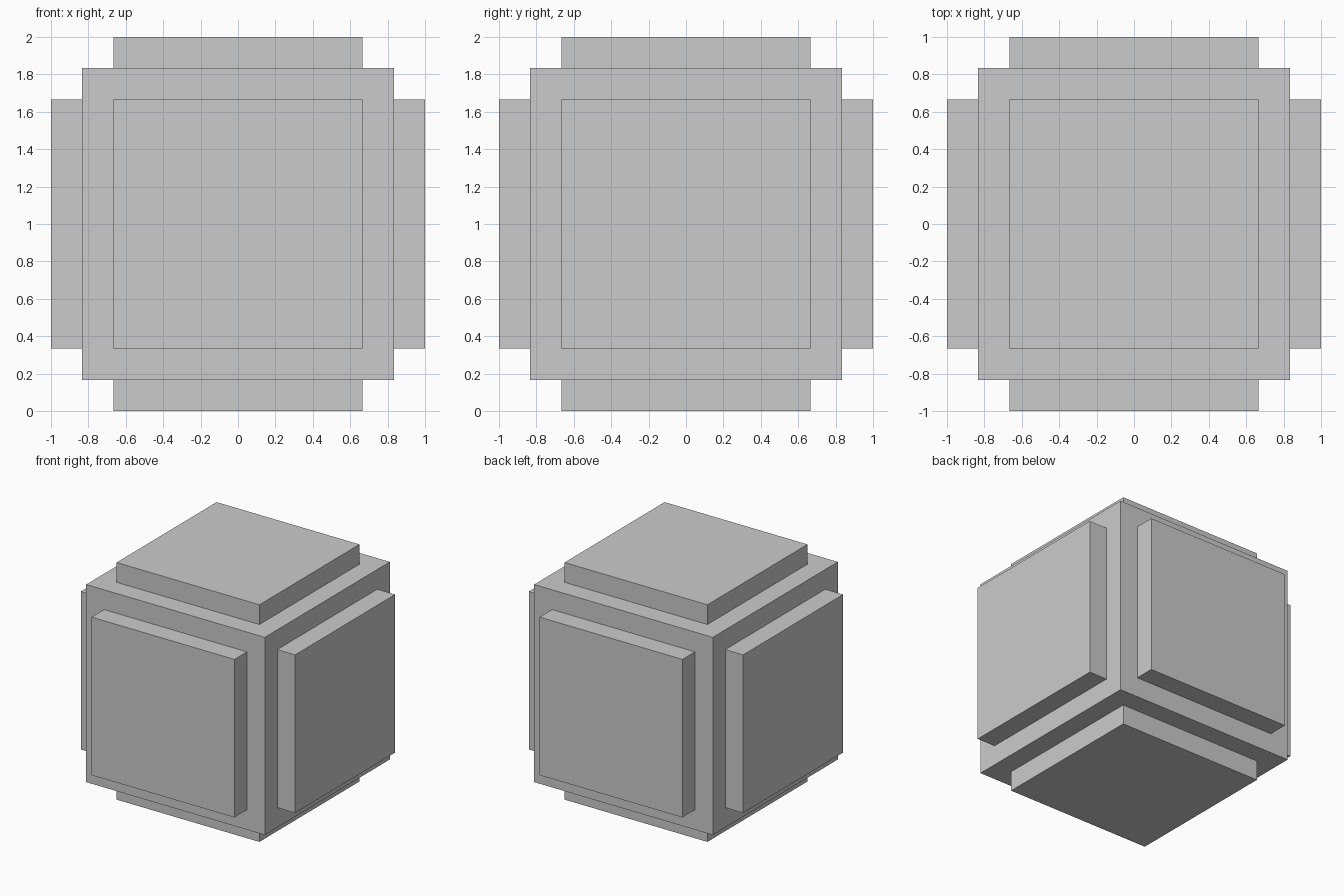
import bpy, bmesh

if "Cube" in bpy.data.objects:
    bpy.data.objects.remove(bpy.data.objects["Cube"])

CORE = 5 / 3      # core cube edge length
STEP = 1 / 6      # border width and panel height

bm = bmesh.new()

# Core cube
bmesh.ops.create_cube(bm, size=CORE)
faces = list(bm.faces)

# Inset a square on each side, then raise it into a panel
bmesh.ops.inset_individual(bm, faces=faces, thickness=STEP, depth=0,
                           use_even_offset=True)
panels = bmesh.ops.extrude_discrete_faces(bm, faces=faces)["faces"]
for f in panels:
    outward = f.calc_center_median().normalized()
    bmesh.ops.translate(bm, verts=f.verts[:], vec=outward * STEP)

bmesh.ops.recalc_face_normals(bm, faces=bm.faces[:])

mesh = bpy.data.meshes.new("panelled_cube")
bm.to_mesh(mesh)
bm.free()
cube = bpy.data.objects.new("panelled_cube", mesh)
cube.location.z = 1
bpy.context.collection.objects.link(cube)
